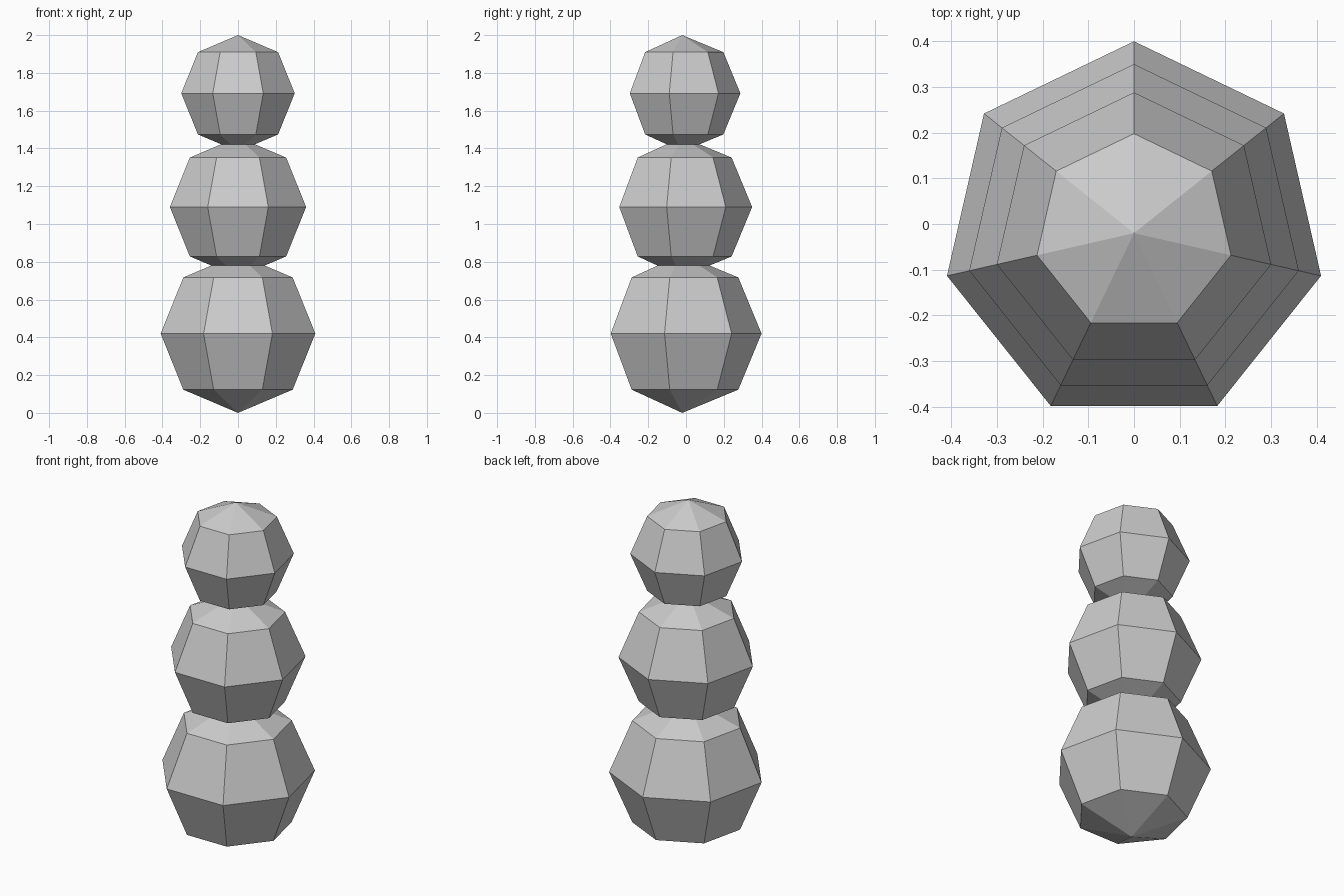
import bpy
import bmesh
from math import sin, cos, pi
from mathutils import Vector

cube = bpy.data.objects.get("Cube")
if cube:
    bpy.data.objects.remove(cube, do_unlink=True)

SIDES = 7
RINGS = 4
CENTRE_Y = -0.02

# Single plain grey
grey = bpy.data.materials.new("light grey")
grey.use_nodes = True
colour = (0.6, 0.6, 0.6, 1)
grey.diffuse_color = colour
grey.node_tree.nodes["Principled BSDF"].inputs["Base Color"].default_value = colour


def faceted_ball(name, radius, height):
    """Low-poly ball with one corner of each ring pointing to the back."""
    bm = bmesh.new()
    top = bm.verts.new((0, 0, radius))
    bottom = bm.verts.new((0, 0, -radius))
    rings = []
    for r in range(1, RINGS):
        tilt = pi * r / RINGS
        rings.append([bm.verts.new(radius * Vector((
            -sin(tilt) * sin(2 * pi * s / SIDES),
            sin(tilt) * cos(2 * pi * s / SIDES),
            cos(tilt)))) for s in range(SIDES)])
    for s in range(SIDES):
        n = (s + 1) % SIDES
        bm.faces.new((top, rings[0][s], rings[0][n]))
        bm.faces.new((bottom, rings[-1][n], rings[-1][s]))
        for upper, lower in zip(rings, rings[1:]):
            bm.faces.new((upper[s], lower[s], lower[n], upper[n]))
    mesh = bpy.data.meshes.new(name)
    bm.to_mesh(mesh)
    bm.free()
    mesh.materials.append(grey)
    ball = bpy.data.objects.new(name, mesh)
    ball.location = (0, CENTRE_Y, height)
    bpy.context.collection.objects.link(ball)


# Three stacked balls, shrinking upwards
faceted_ball("lower_body", 0.42, 0.42)
faceted_ball("middle_body", 0.37, 1.09)
faceted_ball("head", 0.308, 1.692)
